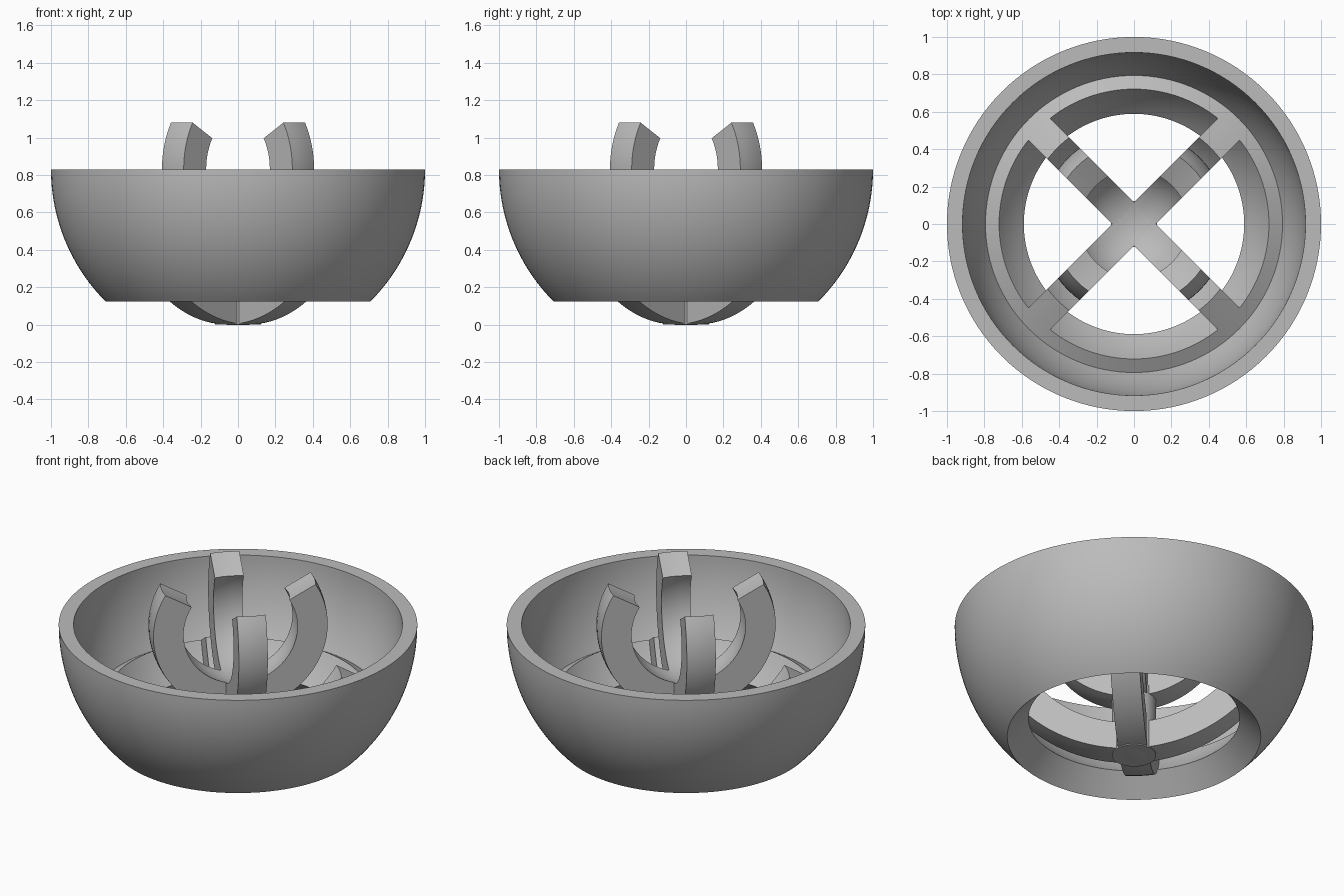
import bpy
import bmesh
from math import sin, cos, asin, pi, radians, sqrt

if "Cube" in bpy.data.objects:
    bpy.data.objects.remove(bpy.data.objects["Cube"], do_unlink=True)

CENTRE_Z = 0.83      # shared centre of every spherical shell
HALF_WIDTH = 0.082   # half the width of the cross arms

grey = bpy.data.materials.new("plain_grey")
grey.use_nodes = True
GREY = (0.5, 0.5, 0.5, 1)
grey.diffuse_color = GREY
grey.node_tree.nodes["Principled BSDF"].inputs["Base Color"].default_value = GREY


def finish(name, bm):
    bmesh.ops.remove_doubles(bm, verts=bm.verts, dist=1e-5)
    bmesh.ops.recalc_face_normals(bm, faces=bm.faces)
    mesh = bpy.data.meshes.new(name)
    bm.to_mesh(mesh)
    bm.free()
    mesh.materials.append(grey)
    obj = bpy.data.objects.new(name, mesh)
    bpy.context.collection.objects.link(obj)
    bpy.ops.object.select_all(action='DESELECT')
    obj.select_set(True)
    bpy.context.view_layer.objects.active = obj
    bpy.ops.object.shade_smooth_by_angle(angle=radians(25))
    return obj


def arc(radius, start, end, steps):
    """Profile points in the xz plane, angles in degrees from the equator."""
    angles = [radians(start + (end - start) * i / steps) for i in range(steps + 1)]
    return [(radius * cos(a), CENTRE_Z + radius * sin(a)) for a in angles]


def revolve(name, profile, steps=128):
    bm = bmesh.new()
    verts = [bm.verts.new((x, 0, z)) for x, z in profile]
    edges = [bm.edges.new((a, b)) for a, b in zip(verts, verts[1:] + verts[:1])]
    bmesh.ops.spin(bm, geom=verts + edges, cent=(0, 0, 0), axis=(0, 0, 1),
                   angle=2 * pi, steps=steps, use_merge=True)
    return finish(name, bm)


def strip(name, outer, inner, end, turn, steps=48, columns=4):
    """A band cut from a spherical shell, hanging below both its ends."""
    bm = bmesh.new()

    def sheet_point(radius, s, f):
        rho = sqrt(radius ** 2 - s ** 2)
        top = asin(radius * sin(radians(end)) / rho)
        t = top - (pi + 2 * top) * f
        return bm.verts.new((rho * cos(t), s, CENTRE_Z + rho * sin(t)))

    # Closed cross-sections: along the outside, then back along the inside
    sides = [HALF_WIDTH * (2 * j / columns - 1) for j in range(columns + 1)]
    loops = []
    for i in range(steps + 1):
        f = i / steps
        loops.append([sheet_point(outer, s, f) for s in sides]
                     + [sheet_point(inner, s, f) for s in reversed(sides)])
    n = len(loops[0])
    for a, b in zip(loops, loops[1:]):
        for j in range(n):
            k = (j + 1) % n
            bm.faces.new((a[j], a[k], b[k], b[j]))
    # End caps
    for loop in (loops[0], loops[-1]):
        for j in range(columns):
            bm.faces.new((loop[j], loop[j + 1], loop[n - 2 - j], loop[n - 1 - j]))
    obj = finish(name, bm)
    obj.rotation_euler.z = radians(turn)
    return obj


# Open bowl with a thicker stepped lip around its bottom hole
revolve("bowl", arc(1.0, 0, -45, 24) + arc(0.833, -45, -30, 8)
        + arc(0.917, -30, 0, 16))

# Crossed support arms, and the crossed open cradle held above them
for side, turn in (("a", 45), ("b", 135)):
    strip("support_arm_" + side, 0.833, 0.667, -30, turn)
    strip("cradle_arm_" + side, 0.5, 0.333, 30, turn)

# Centre post joining the cradle to the support arms
post = bmesh.new()
bmesh.ops.create_cone(post, cap_ends=True, segments=48, radius1=0.123,
                      radius2=0.123, depth=0.4)
bmesh.ops.translate(post, verts=post.verts, vec=(0, 0, 0.2))
finish("centre_post", post)
